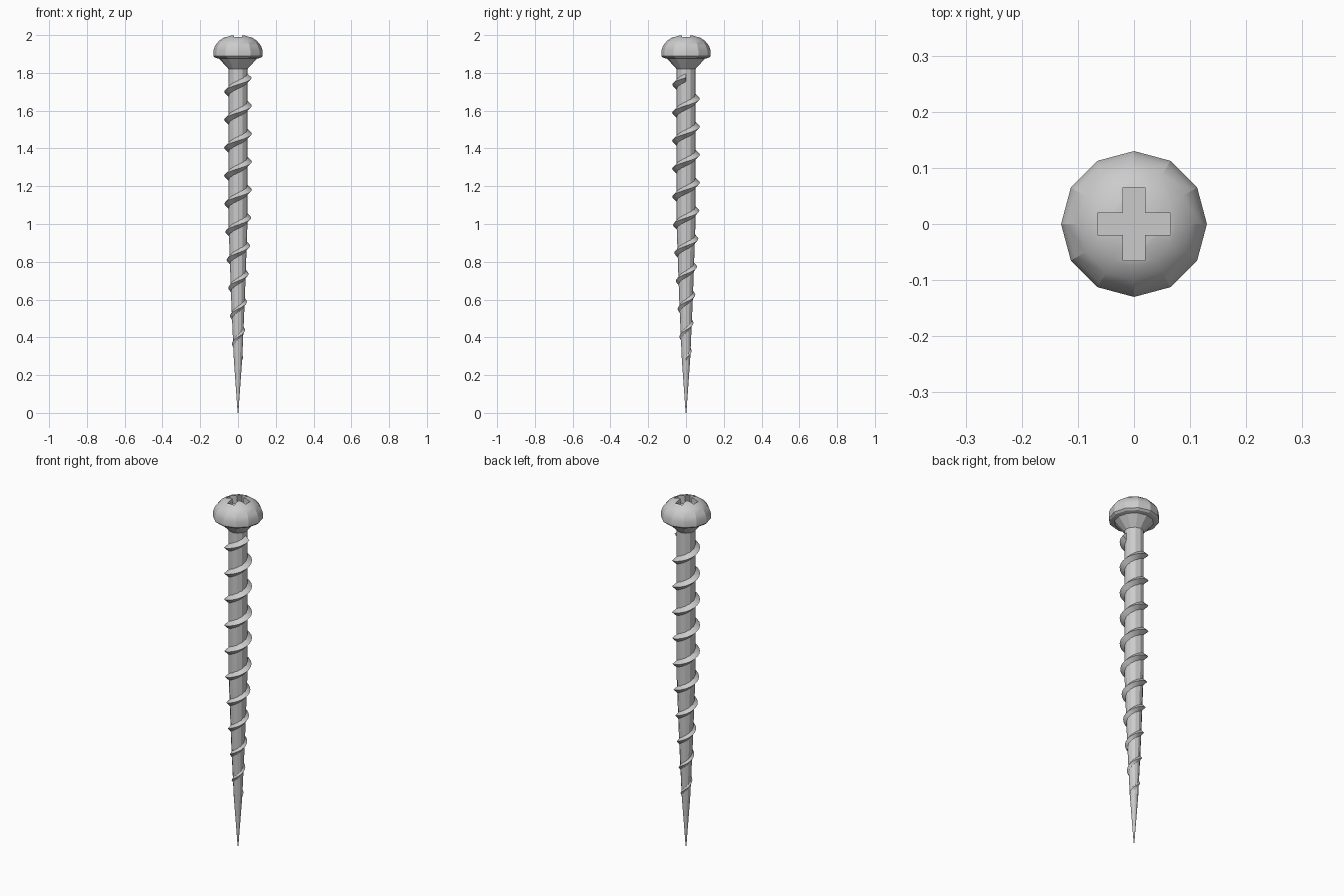
import bpy, bmesh
from math import sin, cos, pi, radians

if "Cube" in bpy.data.objects:
    bpy.data.objects.remove(bpy.data.objects["Cube"])

SIDES = 12


def finish(name, bm, smooth=30):
    bmesh.ops.recalc_face_normals(bm, faces=bm.faces)
    me = bpy.data.meshes.new(name)
    bm.to_mesh(me)
    bm.free()
    ob = bpy.data.objects.new(name, me)
    bpy.context.collection.objects.link(ob)
    bpy.ops.object.select_all(action='DESELECT')
    ob.select_set(True)
    bpy.context.view_layer.objects.active = ob
    if smooth:
        bpy.ops.object.shade_smooth_by_angle(angle=radians(smooth))
    return ob


def lathe(name, profile, smooth):
    """Closed solid of revolution; the profile starts and ends on the axis."""
    bm = bmesh.new()
    bottom = bm.verts.new((0, 0, profile[0][1]))
    top = bm.verts.new((0, 0, profile[-1][1]))
    rings = [[bm.verts.new((r * cos(2 * pi * i / SIDES), r * sin(2 * pi * i / SIDES), z))
              for i in range(SIDES)] for r, z in profile[1:-1]]
    for i in range(SIDES):
        j = (i + 1) % SIDES
        bm.faces.new((bottom, rings[0][j], rings[0][i]))
        bm.faces.new((top, rings[-1][i], rings[-1][j]))
        for a, b in zip(rings, rings[1:]):
            bm.faces.new((a[i], a[j], b[j], b[i]))
    return finish(name, bm, smooth)


def interp(table, z):
    for (z0, v0), (z1, v1) in zip(table, table[1:]):
        if z <= z1:
            return v0 + (v1 - v0) * (z - z0) / (z1 - z0)
    return table[-1][1]


# Shank with long tapered point
CORE = [(0, 0.002), (0.28, 0.022), (0.6, 0.036), (1.0, 0.05), (1.84, 0.05)]
lathe("shank", [(0, 0)] + [(r, z) for z, r in CORE] + [(0, 1.84)], 20)

# Pan head with conical underside
head = lathe("head", [(0, 1.82), (0.05, 1.82), (0.1, 1.875), (0.12, 1.88), (0.13, 1.889),
                      (0.13, 1.92), (0.121, 1.945), (0.1, 1.97), (0.075, 1.987),
                      (0.045, 1.997), (0, 2.001)], 20)

# Cross recess cut into the head
a, w = 0.065, 0.02
quarter = [(a, -w), (a, w), (w, w)]
outline = []
for k in range(4):
    c, s = round(cos(k * pi / 2)), round(sin(k * pi / 2))
    outline += [(x * c - y * s, x * s + y * c) for x, y in quarter]
bm = bmesh.new()
face = bm.faces.new([bm.verts.new((x, y, 1.95)) for x, y in outline])
ext = bmesh.ops.extrude_face_region(bm, geom=[face])
for v in ext["geom"]:
    if isinstance(v, bmesh.types.BMVert):
        v.co.z = 2.05
cutter = finish("recess_cutter", bm, 0)
cutter.hide_render = True
mod = head.modifiers.new("recess", 'BOOLEAN')
mod.operation, mod.solver, mod.object = 'DIFFERENCE', 'EXACT', cutter
bpy.context.view_layer.objects.active = head
bpy.ops.object.modifier_apply(modifier=mod.name)
bpy.data.objects.remove(cutter)

# Right-handed helical thread, triangular section swept up the shank
TURNS, STEPS, Z0, PITCH = 10, 20, 0.29, 0.1485
CREST = [(0.0, 0.005), (0.29, 0.027), (0.44, 0.037), (0.6, 0.048), (0.8, 0.06),
         (1.0, 0.069), (1.15, 0.073), (2.0, 0.073)]
bm = bmesh.new()
sections = []
for i in range(TURNS * STEPS + 1):
    t = i / STEPS
    z = Z0 + PITCH * t
    outer = interp(CREST, z)
    core = interp(CORE, z) * 0.93
    half = 0.012 + 0.65 * (outer - core) * 0.7
    ang = 2 * pi * t
    sections.append([bm.verts.new((r * cos(ang), r * sin(ang), z + dz))
                     for r, dz in ((core, -half), (outer, 0), (core, half))])
for p, q in zip(sections, sections[1:]):
    for k in range(3):
        n = (k + 1) % 3
        bm.faces.new((p[k], p[n], q[n], q[k]))
bm.faces.new(sections[0])
bm.faces.new(sections[-1])
finish("thread", bm, 30)
